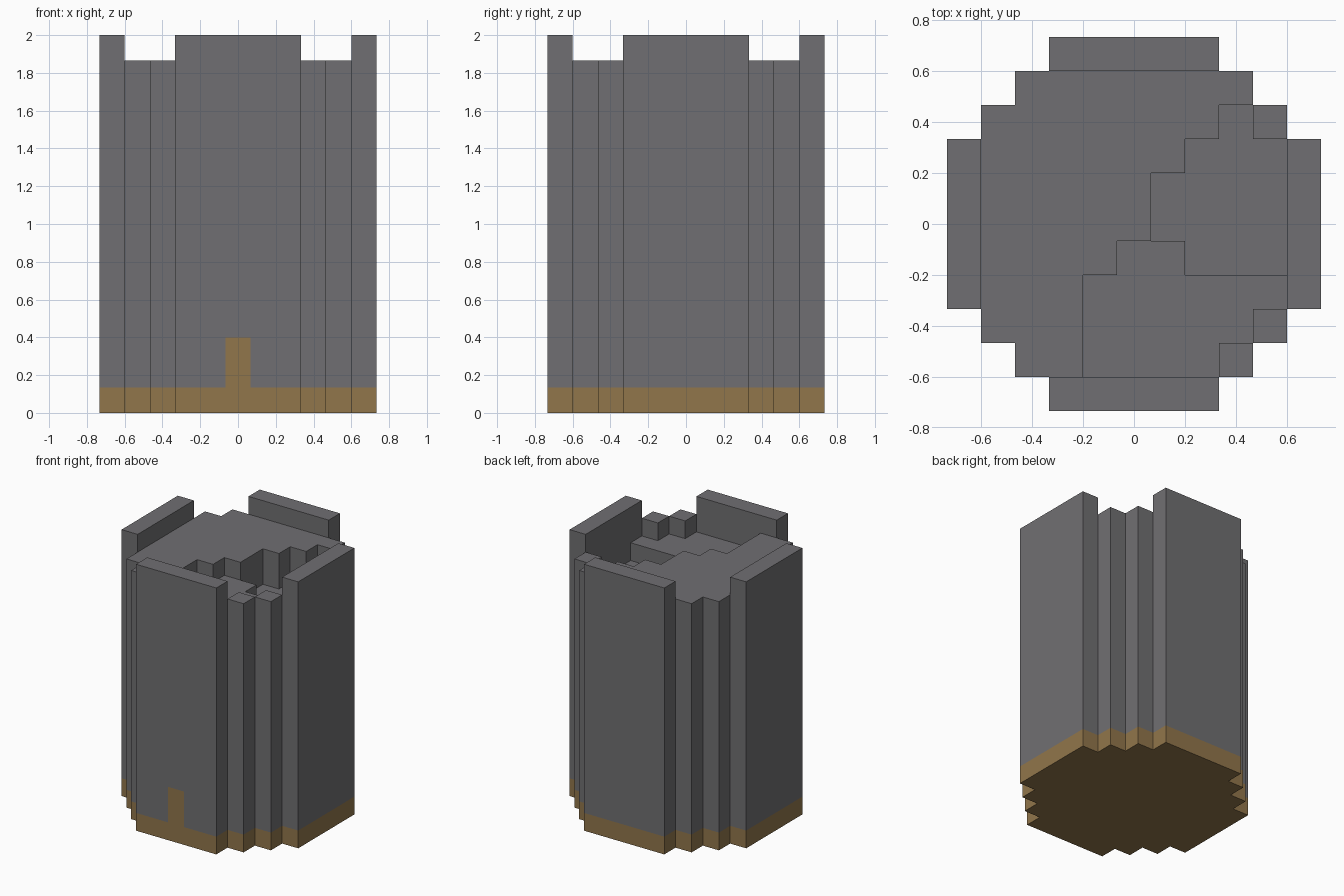
import bpy
import bmesh
from mathutils import Vector

cube = bpy.data.objects.get("Cube")
if cube:
    bpy.data.objects.remove(cube, do_unlink=True)

U = 2 / 15  # block size


def make_material(name, rgb):
    mat = bpy.data.materials.new(name)
    mat.use_nodes = True
    colour = (*rgb, 1)
    mat.diffuse_color = colour
    mat.node_tree.nodes["Principled BSDF"].inputs["Base Color"].default_value = colour
    return mat


grey = make_material("stone_grey", (0.163, 0.159, 0.168))
brown = make_material("earth_brown", (0.283, 0.181, 0.07))

# Hollows in the top: row -> first and last column
LOW_STEP = {-1: (0, 1), -2: (-1, 4), -3: (-1, 3), -4: (-1, 2)}
DEEP_STEP = {3: (3, 3), 2: (2, 4), 1: (1, 4), 0: (1, 4), -1: (2, 4)}


def inside(region, x, y):
    first, last = region.get(y, (1, 0))
    return first <= x <= last


def height(x, y):
    """Height of a column in blocks; zero outside the stepped round plan."""
    a, b = sorted((abs(x), abs(y)))
    if b > 5 or a + b > 7:
        return 0
    if b == 5:
        return 15  # raised rim walls
    if inside(DEEP_STEP, x, y):
        return 12
    if inside(LOW_STEP, x, y):
        return 13
    return 14


bm = bmesh.new()


def add_quad(centre, normal, material):
    """One block face, facing along its normal."""
    n = Vector(normal)
    side = Vector((n.y, n.z, n.x))
    up = n.cross(side)
    c = Vector(centre) + n / 2
    corners = [c + (side * s + up * t) / 2
               for s, t in ((-1, -1), (1, -1), (1, 1), (-1, 1))]
    face = bm.faces.new([bm.verts.new(p * U) for p in corners])
    face.material_index = material


# Stepped column: top, underside and exposed sides
for x in range(-5, 6):
    for y in range(-5, 6):
        h = height(x, y)
        if not h:
            continue
        add_quad((x, y, h - 0.5), (0, 0, 1), 0)
        add_quad((x, y, 0.5), (0, 0, -1), 1)
        for dx, dy in ((1, 0), (-1, 0), (0, 1), (0, -1)):
            for z in range(height(x + dx, y + dy), h):
                # Brown band at the foot and an upright mark on the front
                mark = x == 0 and y == -5 and dy == -1 and z < 3
                add_quad((x, y, z + 0.5), (dx, dy, 0), int(z < 1 or mark))

# Merge blocks into clean flat faces
bmesh.ops.remove_doubles(bm, verts=bm.verts, dist=0.001)
bmesh.ops.dissolve_limit(bm, angle_limit=0.01, verts=bm.verts, edges=bm.edges,
                         delimit={'MATERIAL'})

mesh = bpy.data.meshes.new("stepped_column")
bm.to_mesh(mesh)
bm.free()
mesh.materials.append(grey)
mesh.materials.append(brown)
column = bpy.data.objects.new("stepped_column", mesh)
bpy.context.collection.objects.link(column)
